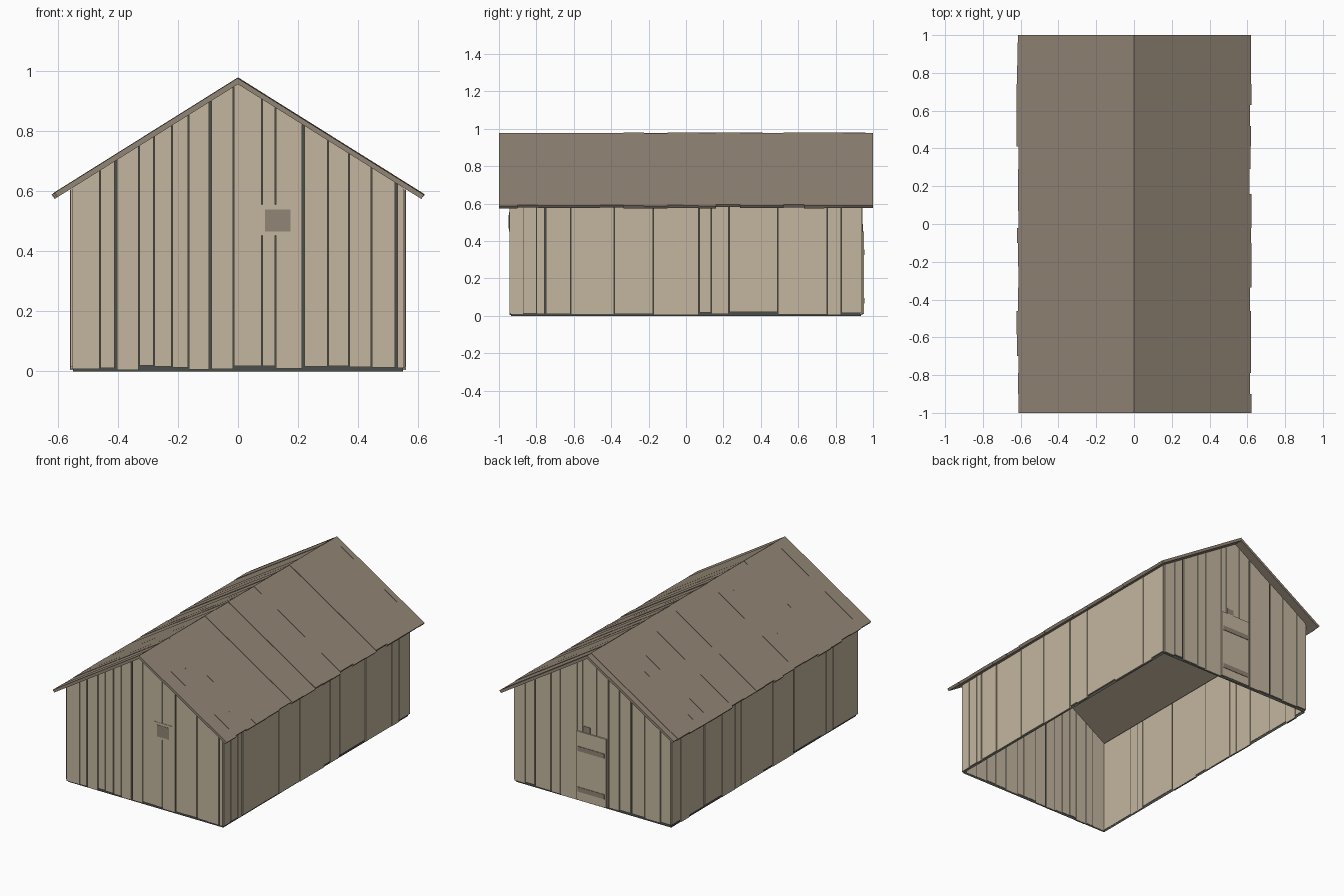
import bpy
import bmesh
import random

random.seed(4)
cube = bpy.data.objects.get("Cube")
if cube:
    bpy.data.objects.remove(cube, do_unlink=True)


def material(name, rgb):
    m = bpy.data.materials.new(name)
    m.diffuse_color = (*rgb, 1)
    m.use_nodes = True
    m.node_tree.nodes["Principled BSDF"].inputs["Base Color"].default_value = (*rgb, 1)
    return m


TAN = material("pale wood", (0.55, 0.47, 0.35))
BROWN = material("weathered brown", (0.29, 0.235, 0.18))
DARK = material("dark lining", (0.069, 0.074, 0.065))

HALF_X, HALF_Y = 0.56, 0.945    # outer wall faces
RIDGE, SLOPE, THICK = 0.98, 0.626, 0.023


def under_roof(x):
    return RIDGE - THICK - SLOPE * abs(x)


def build(name, prisms, mat, caps=True):
    """Each prism is (outline, axis, low, high), extruded along x or y."""
    bm = bmesh.new()
    for outline, axis, low, high in prisms:
        def ring(d):
            return [bm.verts.new((u, d, z) if axis == "y" else (d, u, z)) for u, z in outline]
        a, b = ring(low), ring(high)
        bm.faces.new(a)
        bm.faces.new(b)
        for i in range(len(a)):
            j = (i + 1) % len(a)
            if caps or i > 0:
                bm.faces.new((a[i], a[j], b[j], b[i]))
    bmesh.ops.recalc_face_normals(bm, faces=bm.faces)
    mesh = bpy.data.meshes.new(name)
    bm.to_mesh(mesh)
    bm.free()
    mesh.materials.append(mat)
    obj = bpy.data.objects.new(name, mesh)
    bpy.context.collection.objects.link(obj)
    return obj


def rect(a, b, low, high):
    return [(a, low), (b, low), (b, high), (a, high)]


def wall(name, seams, axis, side, wide):
    """Upright boards between seams, with narrow gaps and uneven feet."""
    prisms = []
    face = HALF_Y if axis == "y" else HALF_X
    for i, (a, b) in enumerate(zip(seams, seams[1:])):
        a += 0.002
        b -= 0.007 if i in wide else 0.002
        foot = random.uniform(0.004, 0.02)
        if axis == "y":
            top = [(b, under_roof(b))]
            if a < 0 < b:
                top.append((0, under_roof(0)))
            outline = [(a, foot), (b, foot)] + top + [(a, under_roof(a))]
        else:
            outline = rect(a, b, foot, under_roof(HALF_X))
        outer = side * (face - random.uniform(0, 0.003))
        prisms.append((outline, axis, side * (face - 0.012), outer))
    build(name, prisms, TAN)


# Dark inner lining, open underneath
lx, ly = HALF_X - 0.01, HALF_Y - 0.01
build("lining", [([(-lx, 0), (lx, 0), (lx, under_roof(lx)), (0, under_roof(0)),
                   (-lx, under_roof(lx))], "y", -ly, ly)], DARK, caps=False)
lining = bpy.data.objects["lining"]
bm = bmesh.new()
bm.from_mesh(lining.data)
sloped = [f for f in bm.faces if abs(f.normal.z) > 0.3]
bmesh.ops.delete(bm, geom=sloped, context="FACES")
bm.to_mesh(lining.data)
bm.free()

# Board walls
wall("front_wall", [-0.553, -0.46, -0.405, -0.33, -0.28, -0.22, -0.165, -0.09, -0.015, 0.08,
                    0.125, 0.22, 0.3, 0.37, 0.445, 0.53, 0.553], "y", -1, {1, 6, 10, 14})
wall("back_wall", [-0.553, -0.48, -0.37, -0.27, -0.19, -0.11, -0.03, 0.07, 0.11, 0.23,
                   0.295, 0.41, 0.475, 0.553], "y", 1, {2, 4, 10})
wall("right_wall", [-0.94, -0.69, -0.62, -0.57, -0.29, -0.08, 0.015, 0.24, 0.3, 0.43,
                    0.61, 0.76, 0.85, 0.94], "x", -1, {3, 9})
wall("left_wall", [-0.94, -0.87, -0.8, -0.75, -0.615, -0.385, -0.175, 0.07, 0.135, 0.23,
                   0.49, 0.755, 0.83, 0.94], "x", 1, {2})

# Roof boards with slightly uneven heights and eaves
seams = [-1, -0.9, -0.79, -0.7, -0.585, -0.46, -0.335, -0.225, -0.1, -0.02, 0.07,
         0.16, 0.29, 0.41, 0.52, 0.63, 0.74, 0.84, 0.96, 1]
for side, name in ((-1, "right_roof"), (1, "left_roof")):
    boards = []
    for a, b in zip(seams, seams[1:]):
        eave = random.uniform(0.611, 0.622)
        drop = random.uniform(0, 0.004)
        inner = eave - 0.011
        outline = [(0, RIDGE - drop), (side * eave, RIDGE - drop - SLOPE * eave),
                   (side * inner, under_roof(inner)), (0, under_roof(0))]
        boards.append((outline, "y", a, b))
    build(name, boards, BROWN)

# Small front window in a plain surround
build("window_surround", [(rect(0.072, 0.195, 0.452, 0.556), "y", -HALF_Y - 0.001, -HALF_Y + 0.006)], TAN)
build("window", [(rect(0.09, 0.175, 0.466, 0.54), "y", -HALF_Y - 0.003, -HALF_Y)], BROWN)

# Back door with two battens and a small vent above
build("door", [(rect(-0.1, 0.11, 0.01, 0.45), "y", HALF_Y - 0.004, HALF_Y + 0.007)], TAN)
build("door_battens", [(rect(-0.09, 0.1, z, z + 0.03), "y", HALF_Y, HALF_Y + 0.01)
                       for z in (0.065, 0.325)], BROWN)
build("back_vent", [(rect(0.015, 0.065, 0.45, 0.49), "y", HALF_Y - 0.004, HALF_Y + 0.002)], BROWN)
